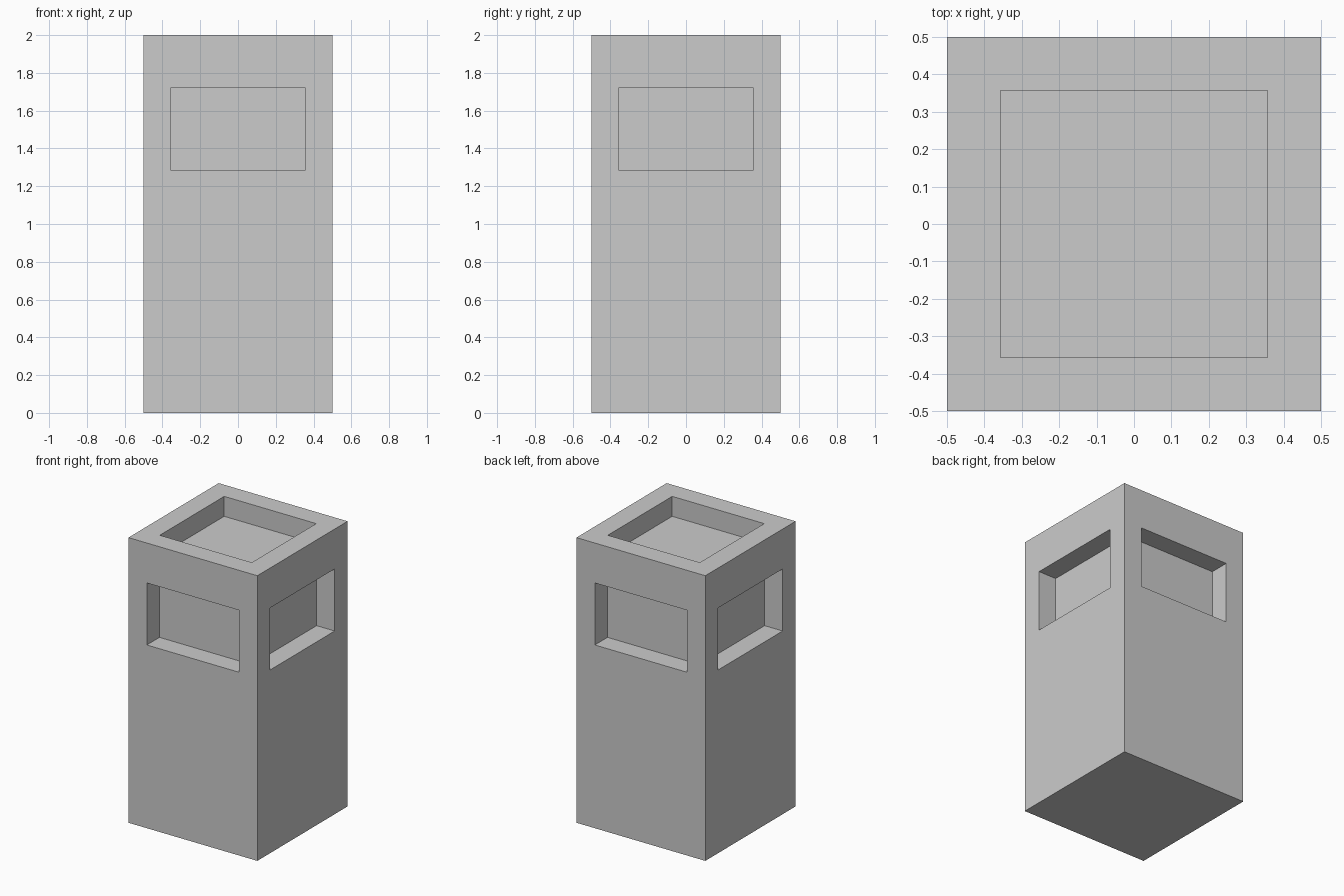
import bpy, bmesh
from mathutils import Vector

if "Cube" in bpy.data.objects:
    bpy.data.objects.remove(bpy.data.objects["Cube"])

INSET, DEPTH = 0.143, 0.14      # frame width and recess depth
BAND = (1.142, 1.863)           # height band that holds the side recesses

bm = bmesh.new()

# Square post, 1 x 1 x 2
bmesh.ops.create_cube(bm, size=1.0)
for v in bm.verts:
    v.co = Vector((v.co.x, v.co.y, (v.co.z + 0.5) * 2))

# Edge loops that bound the recessed band
for z in BAND:
    bmesh.ops.bisect_plane(bm, geom=bm.verts[:] + bm.edges[:] + bm.faces[:],
                           plane_co=(0, 0, z), plane_no=(0, 0, 1))
bm.normal_update()

# Recess the four band faces and the top face
panels = [f for f in bm.faces
          if f.normal.z > 0.9
          or (abs(f.normal.z) < 0.1 and BAND[0] < f.calc_center_median().z < BAND[1])]
bmesh.ops.inset_individual(bm, faces=panels, thickness=INSET, use_even_offset=True)
bm.normal_update()
floors = bmesh.ops.extrude_discrete_faces(bm, faces=panels)["faces"]
for f in floors:
    f.normal_update()
    bmesh.ops.translate(bm, verts=f.verts[:], vec=f.normal * -DEPTH)
bmesh.ops.recalc_face_normals(bm, faces=bm.faces[:])

mesh = bpy.data.meshes.new("recessed_post")
bm.to_mesh(mesh)
bm.free()
post = bpy.data.objects.new("recessed_post", mesh)
bpy.context.collection.objects.link(post)
